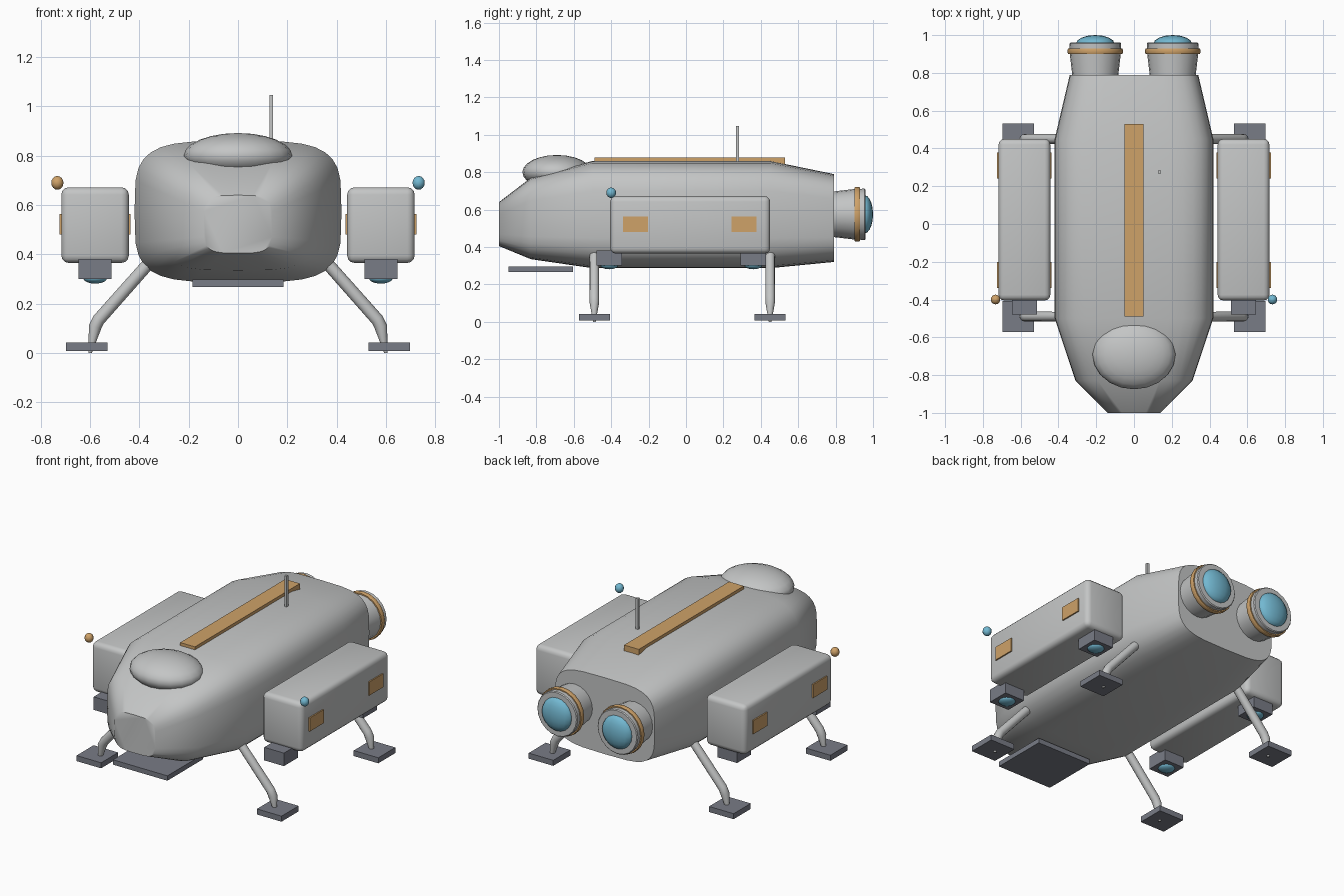
import bpy, bmesh, math
from mathutils import Vector, Matrix

old = bpy.data.objects.get("Cube")
if old:
    bpy.data.objects.remove(old, do_unlink=True)


def material(name, r, g, b):
    m = bpy.data.materials.new(name)
    m.use_nodes = True
    m.diffuse_color = (r, g, b, 1)
    m.node_tree.nodes["Principled BSDF"].inputs["Base Color"].default_value = (r, g, b, 1)
    return m


GREY = material("hull grey", 0.55, 0.56, 0.56)
DARK = material("dark metal", 0.19, 0.20, 0.24)
ORANGE = material("amber trim", 0.62, 0.36, 0.14)
BLUE = material("glow blue", 0.17, 0.48, 0.64)


def finish(name, bm, mat, smooth=None):
    bmesh.ops.recalc_face_normals(bm, faces=bm.faces)
    mesh = bpy.data.meshes.new(name)
    bm.to_mesh(mesh)
    bm.free()
    mesh.materials.append(mat)
    ob = bpy.data.objects.new(name, mesh)
    bpy.context.collection.objects.link(ob)
    if smooth:
        bpy.ops.object.select_all(action="DESELECT")
        ob.select_set(True)
        bpy.context.view_layer.objects.active = ob
        bpy.ops.object.shade_smooth_by_angle(angle=math.radians(smooth))
    return ob


def box(name, lo, hi, mat, bevel=0):
    lo, hi = Vector(lo), Vector(hi)
    bm = bmesh.new()
    bmesh.ops.create_cube(bm, size=1)
    bmesh.ops.scale(bm, vec=hi - lo, verts=bm.verts)
    bmesh.ops.translate(bm, vec=(lo + hi) / 2, verts=bm.verts)
    if bevel:
        bmesh.ops.bevel(bm, geom=bm.edges[:], offset=bevel, segments=3,
                        profile=0.5, affect="EDGES")
    return finish(name, bm, mat, 35 if bevel else None)


def ball(name, centre, radii, mat, segments=16, rings=10):
    bm = bmesh.new()
    bmesh.ops.create_uvsphere(bm, u_segments=segments, v_segments=rings, radius=1)
    bmesh.ops.scale(bm, vec=radii, verts=bm.verts)
    bmesh.ops.translate(bm, vec=centre, verts=bm.verts)
    return finish(name, bm, mat, 50)


def loft(name, rings, mat, smooth, closed=False):
    """Skin a list of equally sized point rings, capping the ends."""
    bm = bmesh.new()
    loops = [[bm.verts.new(p) for p in ring] for ring in rings]
    pairs = list(zip(loops, loops[1:]))
    if closed:
        pairs.append((loops[-1], loops[0]))
    else:
        bm.faces.new(loops[0])
        bm.faces.new(loops[-1])
    for a, b in pairs:
        for i in range(len(a)):
            j = (i + 1) % len(a)
            bm.faces.new((a[i], a[j], b[j], b[i]))
    return finish(name, bm, mat, smooth)


def section(y, half_width, low, high, n=32, x=0, power=0.5):
    """Rounded-square ring across the y axis; power 1 gives a circle."""
    ring = []
    for i in range(n):
        c, s = math.cos(math.tau * i / n), math.sin(math.tau * i / n)
        ring.append((x + half_width * math.copysign(abs(c) ** power, c), y,
                     (low + high) / 2 + (high - low) / 2 * math.copysign(abs(s) ** power, s)))
    return ring


def lathe(name, x, z, profile, mat, closed=False):
    rings = [section(y, r, z - r, z + r, 20, x, 1) for y, r in profile]
    return loft(name, rings, mat, 35, closed)


# Hull
loft("hull", [section(-1.0, 0.14, 0.405, 0.64), section(-0.83, 0.31, 0.335, 0.77),
              section(-0.5, 0.42, 0.287, 0.86), section(0.45, 0.42, 0.287, 0.86),
              section(0.79, 0.34, 0.32, 0.79)], GREY, 50)
ball("canopy", (0, -0.69, 0.80), (0.22, 0.185, 0.092), GREY, 20, 12)
box("spine_stripe", (-0.05, -0.49, 0.835), (0.05, 0.53, 0.878), ORANGE)
box("antenna", (0.127, 0.268, 0.83), (0.143, 0.284, 1.047), GREY)
box("boarding_ramp", (-0.185, -0.95, 0.267), (0.185, -0.605, 0.297), DARK)

for side, label in ((1, "left"), (-1, "right")):
    def sided_box(name, x0, x1, y, z, mat, bevel=0):
        a, b = sorted((side * x0, side * x1))
        return box(f"{label}_{name}", (a, y[0], z[0]), (b, y[1], z[1]), mat, bevel)

    # Main engines
    ex, ez = side * 0.205, 0.575
    lathe(f"{label}_engine", ex, ez, [(0.74, 0.12), (0.79, 0.122), (0.90, 0.135),
                                      (0.955, 0.137), (0.96, 0.132)], GREY)
    lathe(f"{label}_engine_ring", ex, ez, [(0.90, 0.12), (0.90, 0.143), (0.907, 0.146),
                                           (0.923, 0.146), (0.93, 0.143), (0.93, 0.12)],
          ORANGE, True)
    ball(f"{label}_engine_glow", (ex, 0.955, ez), (0.102, 0.045, 0.102), BLUE)

    # Side pods
    sided_box("pod", 0.443, 0.717, (-0.405, 0.45), (0.365, 0.672), GREY, 0.03)
    ball(f"{label}_marker_light", (side * 0.733, -0.40, 0.69), (0.026, 0.026, 0.028),
         BLUE if side > 0 else ORANGE, 10, 8)
    for end, py, ty, fy in (("front", -0.27, -0.41, -0.49), ("rear", 0.31, 0.36, 0.45)):
        sided_box(f"{end}_pod_panel", 0.436, 0.725, (py - 0.068, py + 0.068),
                  (0.48, 0.563), ORANGE)
        sided_box(f"{end}_lift_thruster", 0.513, 0.647, (ty - 0.068, ty + 0.068),
                  (0.30, 0.38), DARK)
        ball(f"{label}_{end}_lift_glow", (side * 0.58, ty, 0.303),
             (0.048, 0.048, 0.022), BLUE)

        # Landing legs, bent at the ankle
        path = [(0.33, 0.40), (0.565, 0.135), (0.58, 0.105), (0.602, 0.0)]
        radii = (0.025, 0.026, 0.026, 0.024)
        rings = []
        for i, (px, pz) in enumerate(path):
            a, b = path[max(i - 1, 0)], path[min(i + 1, 3)]
            along = Vector((b[0] - a[0], 0, b[1] - a[1])).normalized()
            across = along.cross(Vector((0, 1, 0)))
            rings.append([])
            for k in range(12):
                t = math.tau * k / 12
                p = Vector((px, fy, pz)) + radii[i] * (
                    across * math.cos(t) + Vector((0, math.sin(t), 0)))
                rings[-1].append((side * p.x, p.y, max(p.z, 0.0)))
        # Pinch the tip into a small pin below the foot
        rings[-1] = [(side * 0.6 + (x - side * 0.602) * 0.3, fy + (y - fy) * 0.3, 0.0)
                     for x, y, z in rings[-1]]
        loft(f"{label}_{end}_leg", rings, GREY, 50)
        sided_box(f"{end}_foot", 0.53, 0.697, (fy - 0.083, fy + 0.083),
                  (0.008, 0.042), DARK)
